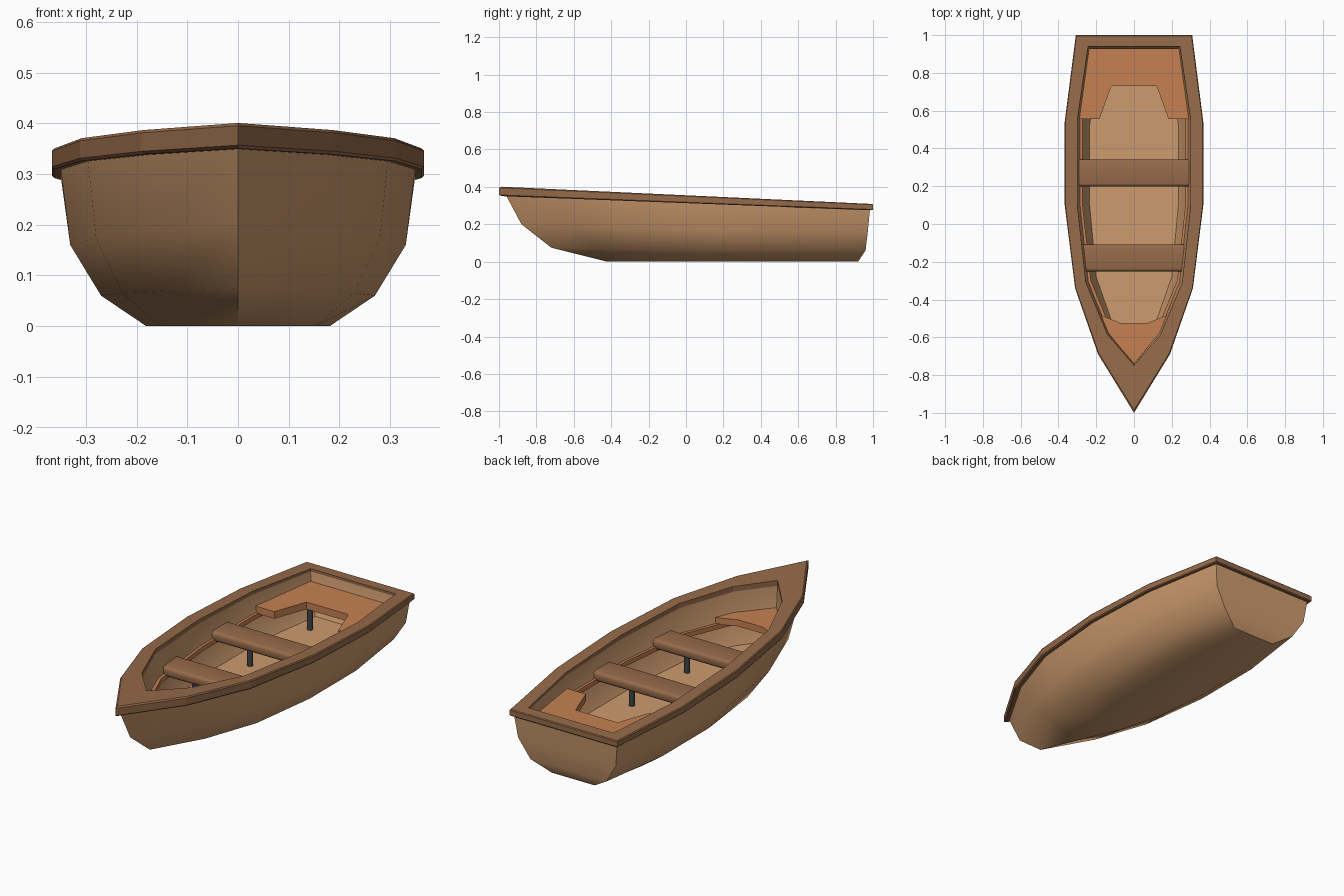
import bpy, bmesh, math

if "Cube" in bpy.data.objects:
    bpy.data.objects.remove(bpy.data.objects["Cube"])


def material(name, r, g, b):
    m = bpy.data.materials.new(name)
    lin = [((c / 255 + 0.055) / 1.055) ** 2.4 for c in (r, g, b)]
    m.diffuse_color = (*lin, 1)
    m.use_nodes = True
    m.node_tree.nodes["Principled BSDF"].inputs["Base Color"].default_value = m.diffuse_color
    return m


HULL = material("light wood", 205, 155, 110)
TRIM = material("brown wood", 150, 107, 74)
SEAT = material("orange wood", 197, 128, 82)
METAL = material("dark grey metal", 66, 68, 72)

# Half outlines in plan, from bow to stern
RAIL_OUT = [(0, -1), (.19, -.69), (.312, -.34), (.367, .1), (.367, .54), (.308, 1)]
HULL_TOP = [(0, -.97), (.178, -.67), (.298, -.335), (.352, .1), (.352, .54), (.297, .985)]
INNER = [(0, -.747), (.14, -.585), (.255, -.31), (.30, .1), (.30, .55), (.243, .94)]


def rail_top(y):
    return .355 - .0465 * y


def rail_low(y):
    return .313 - .038 * y


def mirrored(half):
    """Close a half outline into a full ring; bow point lies on the centre line."""
    return half + [(-p[0], *p[1:]) for p in reversed(half) if abs(p[0]) > 1e-6]


def squeeze(outline, width, bow, stern, z_bow, z_mid, taper=1):
    """Scale an outline to a lower level of the hull."""
    y0, y1 = outline[0][1], outline[-1][1]
    wide = max(x for x, y in outline)
    ring = []
    for i, (x, y) in enumerate(outline):
        t = (y - y0) / (y1 - y0)
        z = z_mid + (z_bow - z_mid) * max(0, 1 - t / .5)
        k = taper if i == len(outline) - 1 else 1
        ring.append((x * width / wide * k, bow + t * (stern - bow), z))
    return mirrored(ring)


def finish(name, bm, mat, angle=None):
    bmesh.ops.recalc_face_normals(bm, faces=bm.faces)
    me = bpy.data.meshes.new(name)
    bm.to_mesh(me)
    bm.free()
    me.materials.append(mat)
    ob = bpy.data.objects.new(name, me)
    bpy.context.collection.objects.link(ob)
    if angle:
        bpy.ops.object.select_all(action='DESELECT')
        ob.select_set(True)
        bpy.context.view_layer.objects.active = ob
        bpy.ops.object.shade_smooth_by_angle(angle=math.radians(angle))
    return ob


def loft(name, rings, mat, closed=False, caps=False, angle=None):
    bm = bmesh.new()
    vs = [[bm.verts.new(p) for p in r] for r in rings]
    n = len(rings[0])
    pairs = list(zip(vs, vs[1:])) + ([(vs[-1], vs[0])] if closed else [])
    for a, b in pairs:
        for i in range(n):
            j = (i + 1) % n
            bm.faces.new((a[i], a[j], b[j], b[i]))
    if caps:
        bm.faces.new(vs[0])
        bm.faces.new(vs[-1])
    return finish(name, bm, mat, angle)


def slab(name, outline, z0, z1, mat):
    return loft(name, [[(x, y, z) for x, y in outline] for z in (z0, z1)], mat, caps=True)


# Hull: outside up to the rim, then down the inside to the floor
lip = mirrored([(x, y, rail_low(y) + .02) for x, y in HULL_TOP])
inner_lip = mirrored([(x, y, rail_low(y) + .02) for x, y in INNER])
loft("hull", [
    squeeze(HULL_TOP, .181, -.42, .92, 0, 0, .8),
    squeeze(HULL_TOP, .27, -.72, .96, .075, .06, .95),
    squeeze(HULL_TOP, .331, -.88, .972, .20, .16),
    lip, inner_lip,
    squeeze(INNER, .28, -.735, .925, .19, .18),
    squeeze(INNER, .235, -.69, .89, .1, .1, .95),
], HULL, caps=True, angle=38)

# Rail around the rim, with small chamfers
rings = []
for u, v in [(.06, 0), (0, .12), (0, .88), (.06, 1), (1, 1), (1, 0)]:
    half = []
    for (xo, yo), (xi, yi) in zip(RAIL_OUT, INNER):
        x, y = xo + (xi - xo) * u, yo + (yi - yo) * u
        half.append((x, y, rail_low(y) + (rail_top(y) - rail_low(y)) * v))
    rings.append(mirrored(half))
loft("rail", rings, TRIM, closed=True)

# Seat bearers along the inner walls
for side, label in ((1, "right"), (-1, "left")):
    path = [(.135, -.57), (.246, -.3), (.29, .1), (.29, .55), (.255, .8)]
    outline = [(side * x, y) for x, y in path]
    outline += [(side * (x - .018), y) for x, y in reversed(path)]
    slab(label + "_bearer", outline, .198, .222, SEAT)

# Stern and bow seats
slab("stern_seat", mirrored([(.12, .73), (.182, .557), (.292, .557), (.243, .93)]),
     .215, .252, SEAT)
slab("bow_seat", mirrored([(0, -.738), (.138, -.58), (.182, -.48), (.07, -.525)]),
     .218, .252, SEAT)

# Cross benches with rounded edges
for label, y, half in (("front", -.18, .268), ("middle", .27, .297)):
    bm = bmesh.new()
    bmesh.ops.create_cube(bm, size=1)
    for v in bm.verts:
        v.co = (v.co.x * 2 * half, y + v.co.y * .142, .232 + v.co.z * .05)
    long_edges = [e for e in bm.edges if abs(e.verts[0].co.x - e.verts[1].co.x) > .1]
    bmesh.ops.bevel(bm, geom=long_edges, offset=.016, segments=3, profile=.5, affect='EDGES')
    finish(label + "_bench", bm, TRIM, 40)

# Metal posts under the seats
for label, y in (("front", -.18), ("middle", .27), ("stern", .76)):
    for side, hand in ((1, "right"), (-1, "left")):
        ring = [(side * .12 + .014 * math.cos(a), y + .014 * math.sin(a))
                for a in (i * math.tau / 12 for i in range(12))]
        slab(f"{label}_{hand}_post", ring, .09, .225, METAL)
